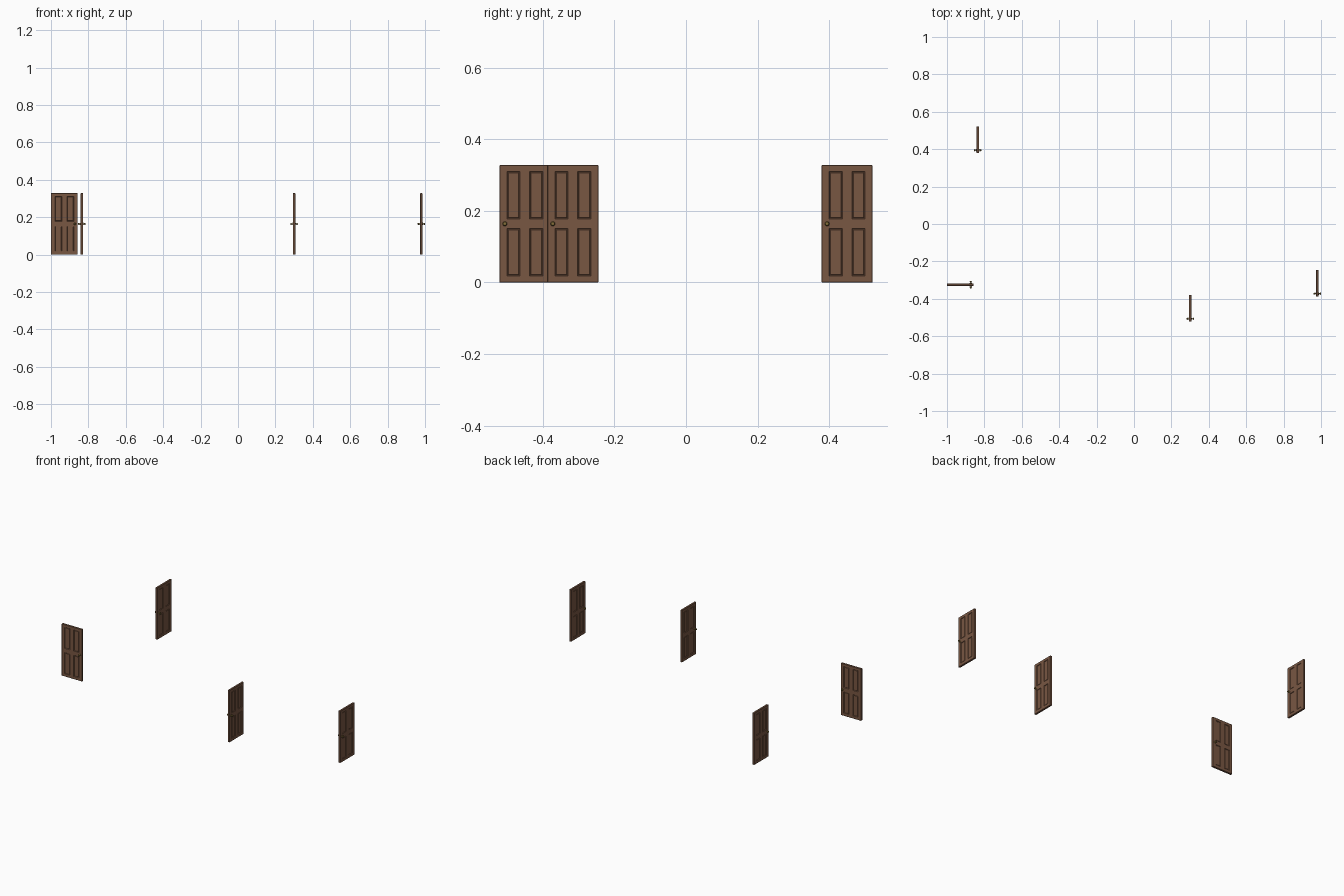
import bpy, bmesh, math
from mathutils import Matrix, Vector

if "Cube" in bpy.data.objects:
    bpy.data.objects.remove(bpy.data.objects["Cube"])

W, H, T = 0.143, 0.328, 0.013            # door width, height, thickness
PX = [(0.021, 0.058), (0.085, 0.122)]    # panel spans across the door
PZ = [(0.018, 0.151), (0.178, 0.311)]    # panel spans up the door


def material(name, color):
    m = bpy.data.materials.new(name)
    m.diffuse_color = (*color, 1)
    m.use_nodes = True
    m.node_tree.nodes["Principled BSDF"].inputs["Base Color"].default_value = m.diffuse_color
    return m


wood = material("brown_wood", (0.19, 0.095, 0.055))
brass = material("old_brass", (0.22, 0.15, 0.04))


def door_mesh():
    # slab with a softened rim; local origin on the hinge side
    bm = bmesh.new()
    bmesh.ops.create_cube(bm, size=1, matrix=Matrix.Translation((W / 2, 0, H / 2))
                          @ Matrix.Diagonal((W, T, H, 1)))
    bmesh.ops.bevel(bm, geom=bm.edges[:], offset=0.0015, segments=1, affect='EDGES')
    # cut the slab along the panel borders
    cuts = [((x, 0, 0), (1, 0, 0)) for s in PX for x in s]
    cuts += [((0, 0, z), (0, 0, 1)) for s in PZ for z in s]
    for co, no in cuts:
        bmesh.ops.bisect_plane(bm, geom=bm.verts[:] + bm.edges[:] + bm.faces[:],
                               plane_co=co, plane_no=no)
    bm.normal_update()

    def is_panel(f):
        c = f.calc_center_median()
        return (abs(f.normal.y) > 0.9 and any(a < c.x < b for a, b in PX)
                and any(a < c.z < b for a, b in PZ))

    # sunken moulding around each panel, front and back
    panels = [f for f in bm.faces if is_panel(f)]
    for width, depth in ((0.003, -0.003), (0.001, 0), (0.002, 0.0015)):
        bmesh.ops.inset_individual(bm, faces=panels, thickness=width, depth=depth)
        bm.normal_update()
    me = bpy.data.meshes.new("door")
    bm.to_mesh(me)
    bm.free()
    me.materials.append(wood)
    return me


def knob_mesh():
    # turned profile (radius, distance from door centre), mirrored to both sides
    prof = [(0.0065, 0.006), (0.0065, 0.0075), (0.0055, 0.0085), (0.0025, 0.009),
            (0.0025, 0.012), (0.0045, 0.0135), (0.0058, 0.0158), (0.005, 0.0185),
            (0.003, 0.0197), (0, 0.02)]
    bm = bmesh.new()
    for side in (-1, 1):
        vs = [bm.verts.new((r, side * d, 0)) for r, d in prof]
        es = [bm.edges.new(p) for p in zip(vs, vs[1:])]
        bmesh.ops.spin(bm, geom=vs + es, cent=(0, 0, 0), axis=(0, 1, 0),
                       angle=2 * math.pi, steps=20)
    bmesh.ops.remove_doubles(bm, verts=bm.verts[:], dist=1e-5)
    bmesh.ops.recalc_face_normals(bm, faces=bm.faces[:])
    for f in bm.faces:
        f.smooth = True
    me = bpy.data.meshes.new("door_knobs")
    bm.to_mesh(me)
    bm.free()
    me.materials.append(brass)
    return me


door, knobs = door_mesh(), knob_mesh()

# hinge position and turn of each door
places = [(-1.0, -0.325, 0), (-0.835, 0.522, -90), (0.30, -0.379, -90), (0.98, -0.245, -90)]
for i, (x, y, deg) in enumerate(places, 1):
    slab = bpy.data.objects.new(f"door_{i}", door)
    slab.matrix_world = Matrix.Translation((x, y, 0)) @ Matrix.Rotation(math.radians(deg), 4, 'Z')
    pair = bpy.data.objects.new(f"door_knobs_{i}", knobs)
    pair.matrix_world = slab.matrix_world @ Matrix.Translation(Vector((W - 0.0155, 0, 0.164)))
    for o in (slab, pair):
        bpy.context.collection.objects.link(o)
